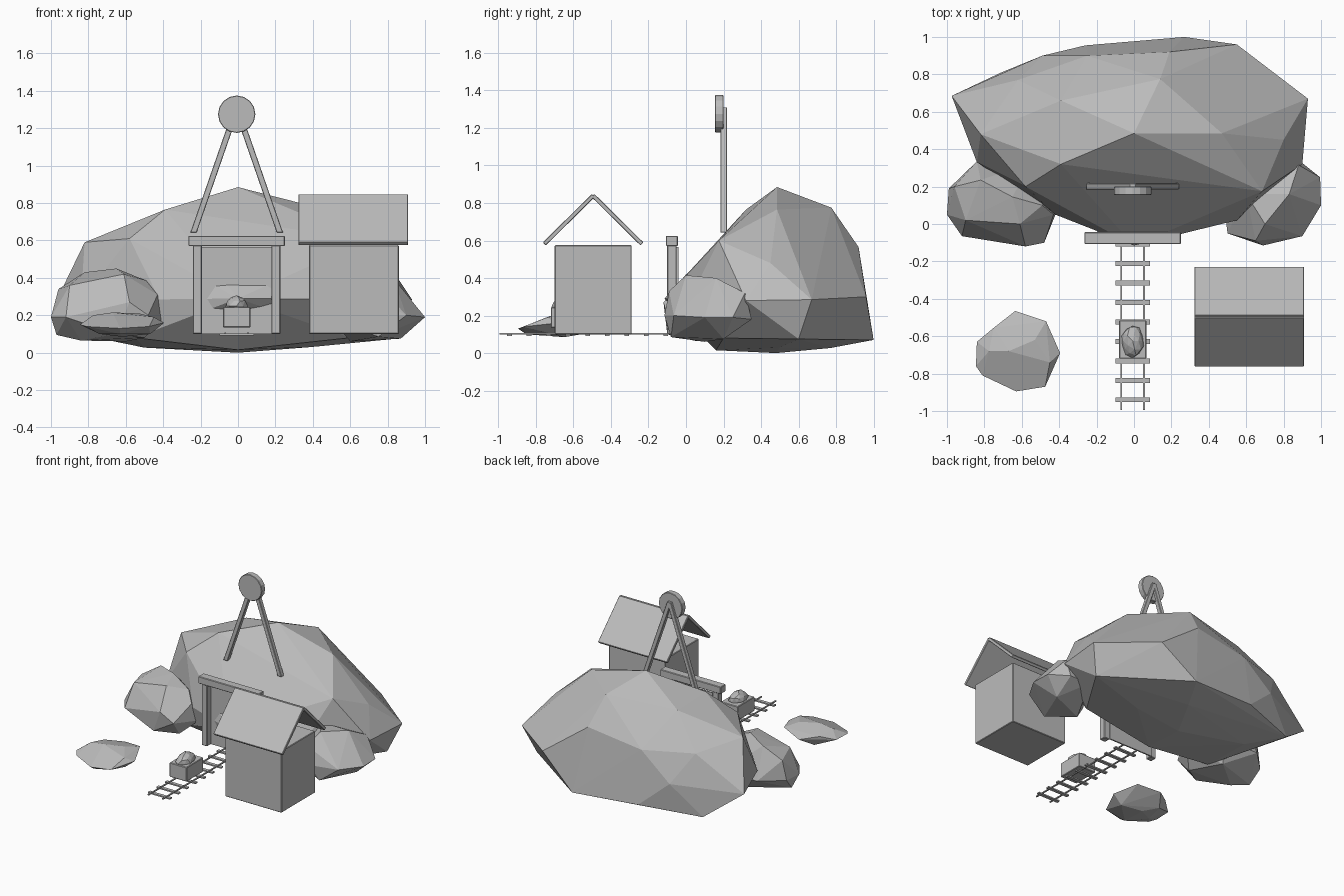
import bpy, bmesh, math
from mathutils import Vector

if "Cube" in bpy.data.objects:
    bpy.data.objects.remove(bpy.data.objects["Cube"])

grey = bpy.data.materials.new("stone_grey")
grey.diffuse_color = (0.5, 0.5, 0.5, 1)
grey.use_nodes = True
grey.node_tree.nodes["Principled BSDF"].inputs["Base Color"].default_value = grey.diffuse_color
CX = -0.007  # centre line of the mine entrance


def finish(name, bm, bevel=0):
    bmesh.ops.recalc_face_normals(bm, faces=bm.faces)
    me = bpy.data.meshes.new(name)
    bm.to_mesh(me)
    bm.free()
    me.materials.append(grey)
    ob = bpy.data.objects.new(name, me)
    bpy.context.collection.objects.link(ob)
    if bevel:
        mod = ob.modifiers.new("edge_bevel", "BEVEL")
        mod.width = bevel
        mod.segments = 1
    return ob


def box(name, x0, x1, y0, y1, z0, z1, bevel=0.004):
    bm = bmesh.new()
    bmesh.ops.create_cube(bm, size=1)
    for v in bm.verts:
        v.co = ((x0 + x1) / 2 + v.co.x * (x1 - x0),
                (y0 + y1) / 2 + v.co.y * (y1 - y0),
                (z0 + z1) / 2 + v.co.z * (z1 - z0))
    return finish(name, bm, bevel)


def prism(name, profile, axis, a, b, bevel=0.003):
    """Extrude a 2D profile along x (profile is y,z) or y (profile is x,z)."""
    def put(p, d):
        return (d, p[0], p[1]) if axis == "x" else (p[0], d, p[1])
    bm = bmesh.new()
    face = bm.faces.new([bm.verts.new(put(p, a)) for p in profile])
    ext = bmesh.ops.extrude_face_region(bm, geom=[face])
    move = Vector(put((0, 0), b - a))
    bmesh.ops.translate(bm, vec=move,
                        verts=[g for g in ext["geom"] if isinstance(g, bmesh.types.BMVert)])
    return finish(name, bm, bevel)


def rock(name, points):
    """Faceted rock: convex hull around a few corner points."""
    bm = bmesh.new()
    for p in points:
        bm.verts.new(p)
    res = bmesh.ops.convex_hull(bm, input=bm.verts)
    loose = {g for g in res["geom_interior"] + res["geom_unused"]
             if isinstance(g, bmesh.types.BMVert)}
    bmesh.ops.delete(bm, geom=list(loose), context="VERTS")
    return finish(name, bm)


# Rocks
rock("hill", [
    (0, .485, .885), (.47, .485, .765), (-.39, .32, .765), (-.39, .66, .75),
    (.14, .775, .775), (.13, .25, .68), (-.82, .48, .59), (.685, .175, .6),
    (.8, .45, .48), (.63, .66, .47), (.19, .92, .565), (-.25, .9, .5),
    (-.62, .77, .52), (-.58, .2, .61), (.22, .06, .47), (-.26, .06, .47),
    (.93, .67, .285), (.9, .32, .28), (.55, .96, .3), (-.49, .9, .3),
    (-.975, .685, .27), (-.84, .33, .28), (-.42, .05, .285), (0, -.115, .29),
    (.25, -.05, .285), (.55, .02, .285), (.27, 1, .07), (-.26, .955, .1),
    (.85, .6, .075), (-.71, .81, .07), (.6, .2, .08), (-.55, .15, .08),
    (.39, .5, .03), (-.5, .6, .027), (0, .16, .015), (.15, .77, .027), (0, .48, 0)])
rock("left_boulder", [
    (-1, .05, .19), (-.96, .2, .34), (-.99, .19, .19), (-.92, -.065, .19),
    (-.82, .235, .43), (-.65, .145, .45), (-.61, 0, .42), (-.58, -.12, .27),
    (-.48, -.1, .2), (-.43, .05, .31), (-.4, .1, .17), (-.49, .1, .385),
    (-.84, .335, .2), (-.9, .02, .36), (-.97, .1, .095), (-.84, .05, .065),
    (-.5, 0, .08), (-.55, .33, .2), (-.6, .25, .06), (-.65, -.1, .1)])
rock("right_boulder", [
    (.995, .25, .19), (1, .1, .19), (.9, -.065, .2), (.69, -.115, .2),
    (.5, -.05, .18), (.49, .03, .2), (.88, .315, .32), (.83, .16, .4),
    (.7, 0, .415), (.6, .16, .4), (.65, -.09, .33), (.87, .2, .075),
    (.75, -.08, .085), (.6, .1, .06), (.7, .35, .18), (.87, .35, .18)])
rock("front_boulder", [
    (-.635, -.465, .16), (-.47, -.52, .19), (-.395, -.69, .16), (-.475, -.87, .14),
    (-.63, -.895, .13), (-.81, -.81, .14), (-.845, -.76, .15), (-.84, -.63, .15),
    (-.75, -.555, .18), (-.775, -.68, .2), (-.67, -.68, .215), (-.53, -.62, .21),
    (-.45, -.74, .19), (-.74, -.72, .1), (-.62, -.65, .085), (-.47, -.7, .1),
    (-.63, -.85, .1), (-.7, -.56, .1)])

# Mine entrance: posts, lintel and back panel
for side, s in (("left", -1), ("right", 1)):
    c = CX + s * .21
    box(side + "_portal_post", c - .024, c + .024, -.1, -.05, .1, .575)
box("portal_lintel", CX - .258, CX + .258, -.107, -.043, .57, .625)
box("entrance_panel", CX - .19, CX + .19, -.05, -.04, .1, .565, 0)

# Headframe: two leaning legs and the winding wheel
for side, s in (("left", -1), ("right", 1)):
    prism(side + "_headframe_leg",
          [(CX + s * .248, .642), (CX + s * .214, .642),
           (CX - s * .018, 1.31), (CX + s * .016, 1.31)], "y", .184, .218)
prism("winding_wheel",
      [(CX + .1 * math.cos(i * math.tau / 16), 1.275 + .1 * math.sin(i * math.tau / 16))
       for i in range(16)], "y", .155, .2)

# Track
for side, s in (("left", -1), ("right", 1)):
    c = CX + s * .061
    box(side + "_rail", c - .005, c + .005, -.995, -.05, .1, .108, 0)
for i in range(9):
    y = -.94 + i * .104
    box("sleeper_%d" % (i + 1), CX - .093, CX + .093, y - .013, y + .013, .092, .102, 0)

# Ore cart with its load
box("cart_body", CX - .073, CX + .073, -.72, -.515, .135, .245)
bm = bmesh.new()
bmesh.ops.create_icosphere(bm, subdivisions=2, radius=1)
for i, v in enumerate(bm.verts):
    k = 1 + .08 * math.sin(i * 2.4)
    v.co = (CX + v.co.x * .06 * k, -.625 + v.co.y * .085 * k, .25 + v.co.z * .052 * k)
finish("ore_load", bm)

# Shed with two roof slabs
box("shed_walls", .38, .86, -.7, -.29, .1, .575)
for side, s in (("front", -1), ("back", 1)):
    prism(side + "_roof_slab",
          [(-.495 + s * y, z) for y, z in
           ((-.009, .832), (.007, .848), (.268, .59), (.252, .574))], "x", .323, .91)
